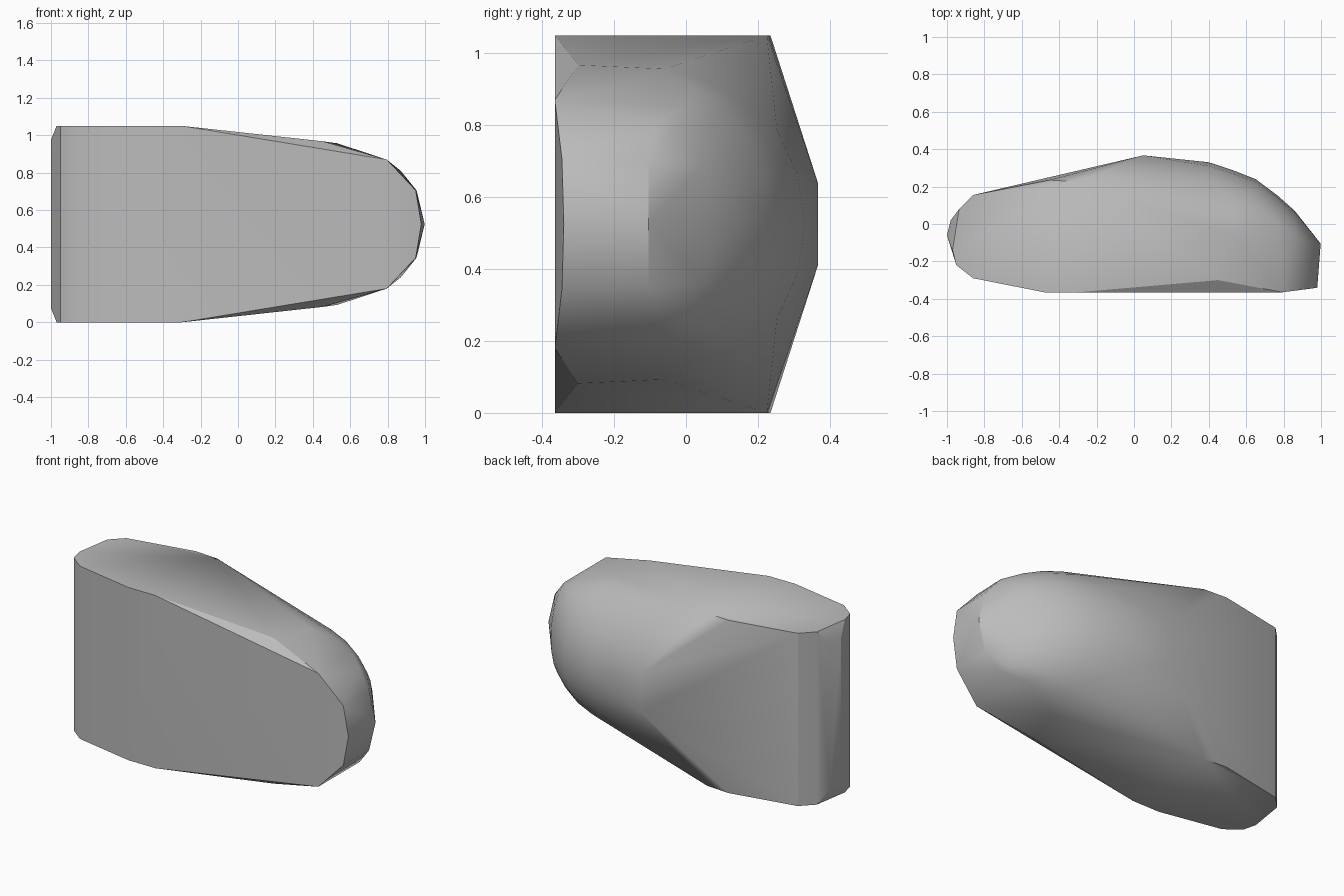
import bpy, bmesh, math

cube = bpy.data.objects.get("Cube")
if cube:
    bpy.data.objects.remove(cube, do_unlink=True)

MID = 0.525  # height of the mirror plane

grey = bpy.data.materials.new("plain_grey")
grey.use_nodes = True
colour = (0.5, 0.5, 0.5, 1)
grey.diffuse_color = colour
grey.node_tree.nodes["Principled BSDF"].inputs["Base Color"].default_value = colour

points = []


def ring(outline, half):
    """Level outline, half above the mirror plane."""
    points.extend((x, y, half) for x, y in outline)


# Flat end cap and its small chamfer at the narrow end
ring([(-0.97, -0.14), (-0.95, -0.22), (-0.86, -0.29), (-0.48, -0.365), (-0.3, -0.365),
      (-0.3, 0.225), (-0.45, 0.235), (-0.86, 0.155), (-0.935, 0.08)], MID)
ring([(-1, -0.06), (-0.98, 0.02)], 0.45)

# Flat front face and blunt nose band
points += [(0.795, -0.365, 0.345), (0.95, -0.345, 0.18), (0.98, -0.34, 0),
           (0.45, -0.3, 0.443), (0.53, -0.06, 0.432),
           (0.87, -0.075, 0.285), (0.955, -0.105, 0.18), (0.998, -0.105, 0)]

# Back ridge
ring([(0.05, 0.367)], 0.115)

# Rounded dome: quarter arcs shrinking towards the nose
for x, ridge, half in [(0.4, 0.33, 0.45), (0.53, 0.287, 0.43),
                       (0.65, 0.24, 0.395), (0.77, 0.15, 0.345), (0.86, 0.07, 0.28)]:
    base = -0.075
    for step in range(5):
        a = math.radians(18 * step)
        points.append((x, base + (ridge - base) * math.cos(a), half * math.sin(a)))

# Wrap both mirrored halves in one convex skin
bm = bmesh.new()
for x, y, h in points:
    for side in ((1, -1) if h else (1,)):
        bm.verts.new((x, y, MID + side * h))
hull = bmesh.ops.convex_hull(bm, input=bm.verts[:])
spare = {v for v in hull["geom_interior"] + hull["geom_unused"]
         if isinstance(v, bmesh.types.BMVert)}
bmesh.ops.delete(bm, geom=list(spare), context='VERTS')
bmesh.ops.dissolve_limit(bm, angle_limit=math.radians(1), verts=bm.verts[:], edges=bm.edges[:])
bmesh.ops.recalc_face_normals(bm, faces=bm.faces[:])

mesh = bpy.data.meshes.new("rounded_wedge")
bm.to_mesh(mesh)
bm.free()
mesh.materials.append(grey)
body = bpy.data.objects.new("rounded_wedge", mesh)
bpy.context.collection.objects.link(body)

bpy.ops.object.select_all(action='DESELECT')
body.select_set(True)
bpy.context.view_layer.objects.active = body
bpy.ops.object.shade_smooth_by_angle(angle=math.radians(30))
